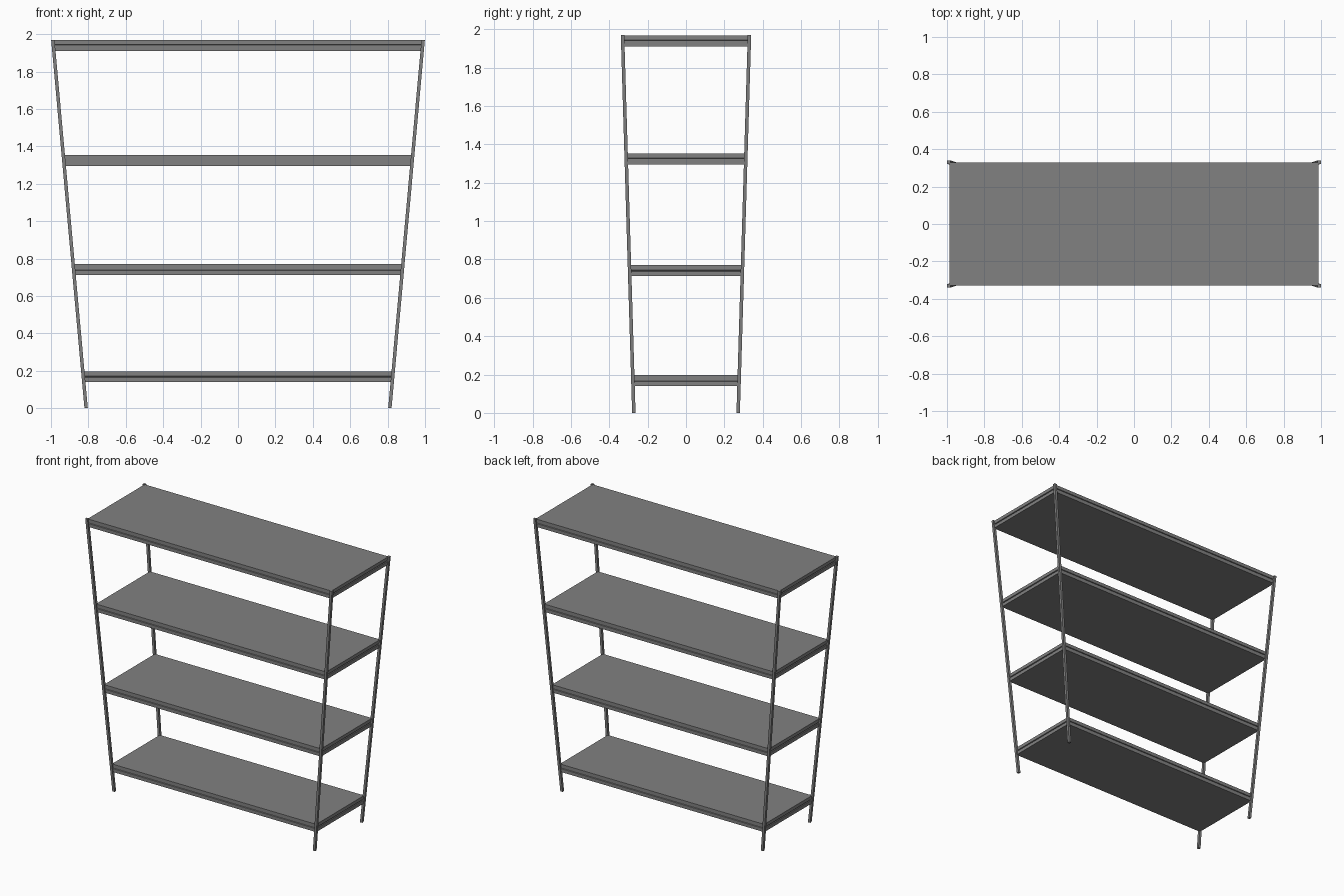
import bpy, bmesh
from mathutils import Vector

cube = bpy.data.objects.get("Cube")
if cube:
    bpy.data.objects.remove(cube, do_unlink=True)

grey = bpy.data.materials.new("grey_metal")
grey.use_nodes = True
grey.diffuse_color = (0.22, 0.22, 0.22, 1)
grey.node_tree.nodes["Principled BSDF"].inputs["Base Color"].default_value = (0.22, 0.22, 0.22, 1)

HEIGHT = 1.97
FOOT = Vector((0.812, 0.272, 0))
HEAD = Vector((0.99, 0.331, HEIGHT))
LEG = 0.009        # half width of a leg
THICK = 0.057      # shelf thickness
GROOVE = 0.006     # depth of the groove round the shelf edge


def loft(name, rings):
    """Skin a stack of four-cornered rings and cap both ends."""
    bm = bmesh.new()
    loops = [[bm.verts.new(p) for p in ring] for ring in rings]
    for low, high in zip(loops, loops[1:]):
        for i in range(4):
            j = (i + 1) % 4
            bm.faces.new((low[i], low[j], high[j], high[i]))
    bm.faces.new(loops[0][::-1])
    bm.faces.new(loops[-1])
    bmesh.ops.recalc_face_normals(bm, faces=bm.faces)
    mesh = bpy.data.meshes.new(name)
    bm.to_mesh(mesh)
    bm.free()
    mesh.materials.append(grey)
    obj = bpy.data.objects.new(name, mesh)
    bpy.context.collection.objects.link(obj)
    return obj


def ring(cx, cy, z, hx, hy):
    return [(cx + sx * hx, cy + sy * hy, z)
            for sx, sy in ((-1, -1), (1, -1), (1, 1), (-1, 1))]


# Four splayed legs
for side, sx in (("left", 1), ("right", -1)):
    for end, sy in (("front", -1), ("back", 1)):
        loft(f"{end}_{side}_leg",
             [ring(sx * p.x, sy * p.y, p.z, LEG, LEG) for p in (FOOT, HEAD)])

# Shelves, widening with the legs, each with a groove round its edge
for number, top in enumerate((0.197, 0.77, 1.353, 1.968), 1):
    mid = top - THICK / 2
    reach = FOOT.lerp(HEAD, mid / HEIGHT)
    profile = ((-THICK / 2, 0), (-0.004, 0), (-0.002, GROOVE),
               (0.002, GROOVE), (0.004, 0), (THICK / 2, 0))
    loft(f"shelf_{number}",
         [ring(0, 0, mid + dz, reach.x - inset, reach.y - inset)
          for dz, inset in profile])
